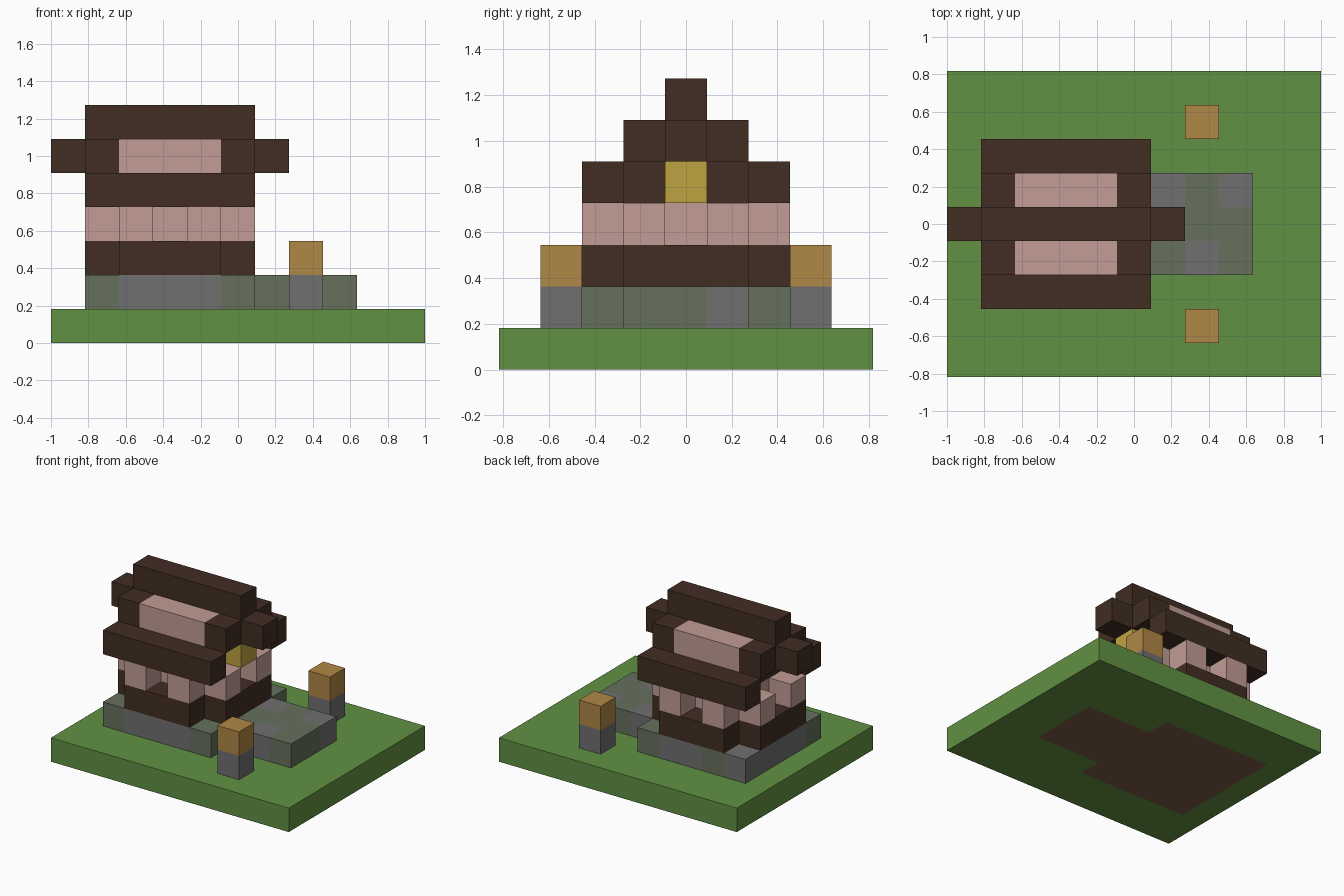
import bpy, bmesh
from mathutils import Vector

if "Cube" in bpy.data.objects:
    bpy.data.objects.remove(bpy.data.objects["Cube"], do_unlink=True)

U = 2 / 11  # block size


def material(name, rgb):
    """Flat material from 0-255 display values, converted to linear."""
    lin = [((c / 255 + 0.055) / 1.055) ** 2.4 for c in rgb] + [1]
    m = bpy.data.materials.new(name)
    m.use_nodes = True
    m.diffuse_color = lin
    m.node_tree.nodes["Principled BSDF"].inputs["Base Color"].default_value = lin
    return m


GRASS = material("grass green", (98, 145, 67))
DIRT = material("dirt brown", (124, 90, 70))
STONE = material("stone grey", (112, 112, 112))
MOSS = material("mossy stone", (102, 112, 92))
DARK = material("dark wood", (65, 45, 35))
PINK = material("pink plank", (194, 156, 149))
AMBER = material("amber wood", (176, 136, 70))
YELLOW = material("lantern yellow", (190, 163, 64))


def slab(i0, i1, j0, j1, k):
    """Inclusive range of block positions in one layer."""
    return {(i, j, k) for i in range(i0, i1 + 1) for j in range(j0, j1 + 1)}


def blocks(name, cells, main, accent=None, accent_cells=()):
    """Mesh of unit blocks, keeping only the outward faces."""
    bm = bmesh.new()
    for c in sorted(cells):
        for axis in range(3):
            for side in (0, 1):
                near = list(c)
                near[axis] += 2 * side - 1
                if tuple(near) in cells:
                    continue
                corners = []
                for a, b in ((0, 0), (1, 0), (1, 1), (0, 1)):
                    p = Vector(c)
                    p[axis] += side
                    p[(axis + 1) % 3] += a
                    p[(axis + 2) % 3] += b
                    corners.append(bm.verts.new((p - Vector((5.5, 4.5, 0))) * U))
                face = bm.faces.new(corners if side else corners[::-1])
                face.material_index = int(c in accent_cells)
    bmesh.ops.remove_doubles(bm, verts=bm.verts, dist=U / 100)
    mesh = bpy.data.meshes.new(name)
    bm.to_mesh(mesh)
    bm.free()
    for m in (main, accent):
        if m:
            mesh.materials.append(m)
    ob = bpy.data.objects.new(name, mesh)
    bpy.context.collection.objects.link(ob)
    return ob


# Ground, with earth under the building and its path
footprint = slab(1, 5, 2, 6, 0) | slab(6, 8, 3, 5, 0)
blocks("ground", slab(0, 10, 0, 8, 0), GRASS, DIRT, footprint)

# Stone foundation and path with mossy patches
mossy = {(i, j, 1) for i, j in ((1, 2), (5, 2), (2, 6), (5, 6), (6, 3), (6, 4),
                                (7, 4), (7, 5), (8, 3), (8, 4))}
blocks("foundation_and_path", {(i, j, 1) for i, j, k in footprint}, STONE, MOSS, mossy)


# Walls: cross-shaped plan without the corner blocks
def cross(k):
    return slab(1, 5, 3, 5, k) | slab(2, 4, 2, 6, k)


windows = {(3, 2, 3), (3, 6, 3), (1, 4, 3), (5, 4, 3)}
blocks("lower_wall", cross(2), DARK)
blocks("upper_wall", cross(3) - windows, PINK)

# Stepped roof: eaves, pink panels, ridge beam and ridge cap
blocks("roof_eaves", slab(1, 5, 2, 2, 4) | slab(1, 5, 6, 6, 4) | slab(2, 4, 3, 5, 4), DARK)
panels = slab(2, 4, 3, 3, 5) | slab(2, 4, 5, 5, 5)
blocks("roof_middle", slab(1, 5, 3, 5, 5) | slab(0, 6, 4, 4, 5), DARK, PINK, panels)
blocks("roof_ridge", slab(1, 5, 4, 4, 6), DARK)

# Lantern under the gable
blocks("lantern", slab(5, 5, 4, 4, 4), YELLOW)

# Two free-standing posts
for side, j in (("right", 1), ("left", 7)):
    top = slab(7, 7, j, j, 2)
    blocks(side + "_post", slab(7, 7, j, j, 1) | top, STONE, AMBER, top)
